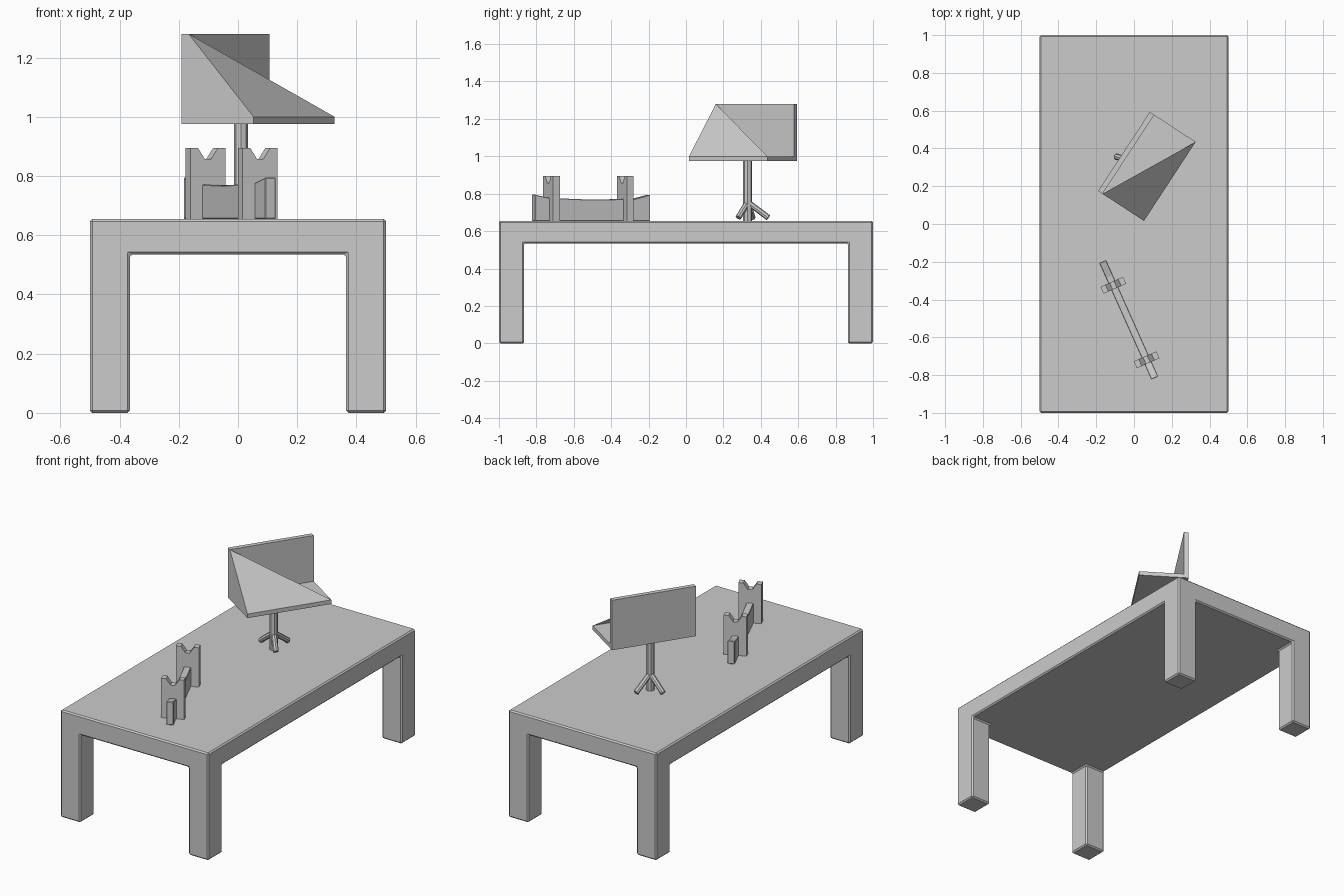
import bpy, bmesh
from math import radians
from mathutils import Vector, Matrix

if "Cube" in bpy.data.objects:
    bpy.data.objects.remove(bpy.data.objects["Cube"])


def finish(name, bm, matrix=Matrix(), bevel=0):
    bmesh.ops.recalc_face_normals(bm, faces=bm.faces)
    me = bpy.data.meshes.new(name)
    bm.to_mesh(me)
    bm.free()
    ob = bpy.data.objects.new(name, me)
    bpy.context.collection.objects.link(ob)
    ob.matrix_world = matrix
    if bevel:
        mod = ob.modifiers.new("bevel", 'BEVEL')
        mod.width = bevel
        mod.segments = 1
        mod.limit_method = 'ANGLE'
    return ob


def prism(name, points, offset, matrix=Matrix(), bevel=0):
    """Extrude a planar outline by an offset vector."""
    bm = bmesh.new()
    face = bm.faces.new([bm.verts.new(p) for p in points])
    ext = bmesh.ops.extrude_face_region(bm, geom=[face], use_keep_orig=True)
    bmesh.ops.translate(bm, vec=offset,
                        verts=[v for v in ext['geom'] if isinstance(v, bmesh.types.BMVert)])
    return finish(name, bm, matrix, bevel)


def rod(name, a, b, radius, sides=8):
    a, b = Vector(a), Vector(b)
    bm = bmesh.new()
    bmesh.ops.create_cone(bm, cap_ends=True, segments=sides, radius1=radius,
                          radius2=radius, depth=(b - a).length)
    rot = (b - a).to_track_quat('Z', 'Y').to_matrix().to_4x4()
    return finish(name, bm, Matrix.Translation((a + b) / 2) @ rot)


# Table: thick slab with four corner legs pulled down from it
TOP, UNDER, LEG = 0.655, 0.535, 0.135
bm = bmesh.new()
bmesh.ops.create_cube(bm, size=1, matrix=Matrix.Translation((0, 0, (TOP + UNDER) / 2))
                      @ Matrix.Diagonal((1, 2, TOP - UNDER, 1)))
for axis, half in ((Vector((1, 0, 0)), 0.5), (Vector((0, 1, 0)), 1.0)):
    for s in (-1, 1):
        bmesh.ops.bisect_plane(bm, geom=bm.verts[:] + bm.edges[:] + bm.faces[:],
                               plane_co=axis * s * (half - LEG), plane_no=axis)
bm.normal_update()
corners = []
for f in bm.faces:
    c = f.calc_center_median()
    if f.normal.z < -0.9 and abs(c.x) > 0.5 - LEG and abs(c.y) > 1 - LEG:
        corners.append(f)
for f in bmesh.ops.extrude_discrete_faces(bm, faces=corners)['faces']:
    for v in f.verts:
        v.co.z = 0
bmesh.ops.remove_doubles(bm, verts=bm.verts, dist=1e-5)
finish("table", bm, bevel=0.008)

# Rack: low rail with raised ends, crossed by two notched plates
rack = Matrix.Translation((-0.028, -0.507, TOP)) @ Matrix.Rotation(radians(-65.9), 4, 'Z')
rail = [(-0.338, 0), (0.338, 0), (0.338, 0.14), (0.25, 0.122),
        (0, 0.113), (-0.25, 0.118), (-0.338, 0.14)]
prism("rack_rail", [(x, -0.02, z) for x, z in rail], (0, 0.04, 0), rack, 0.003)
half_plate = [(0.065, 0), (0.065, 0.24), (0.037, 0.24), (0.012, 0.203)]
plate = half_plate + [(-y, z) for y, z in reversed(half_plate)]
for i, s in enumerate((-0.2, 0.232)):
    prism(f"rack_plate_{i + 1}", [(s - 0.02, y, z) for y, z in plate], (0.04, 0, 0), rack)

# Stand: pole with three splayed feet
pole = Vector((0.01, 0.33, 0))
rod("stand_pole", pole + Vector((0, 0, TOP)), pole + Vector((0, 0, 0.98)), 0.024)
for i, (x, y) in enumerate(((-0.095, 0.357), (0.03, 0.44), (0.06, 0.28))):
    rod(f"stand_foot_{i + 1}", pole + Vector((0, 0, 0.755)), (x, y, 0.672), 0.016)

# Tray: floor and back panel, local x along the width, local -y to the front
tray = Matrix.Translation((-0.19, 0.175, 0.975)) @ Matrix.Rotation(radians(56.8), 4, 'Z')
W, D, H, T = 0.5, 0.29, 0.305, 0.028
prism("tray_floor", [(0, 0, 0), (W, 0, 0), (W, -D, 0), (0, -D, 0)], (0, 0, 0.025), tray)
prism("tray_back", [(0, 0, 0), (W, 0, 0), (W, -T, 0), (0, -T, 0)], (0, 0, H), tray)

# Sloping corner sheet from the top of the back to the front edge, and its side
bm = bmesh.new()
top, heel, near, far = [bm.verts.new(p) for p in (
    (0, -T, H), (0, -T, 0.025), (0, -D, 0.025), (W, -D, 0.025))]
bm.faces.new((top, near, far))
bm.faces.new((top, heel, near))
finish("tray_corner_sheet", bm, tray)
